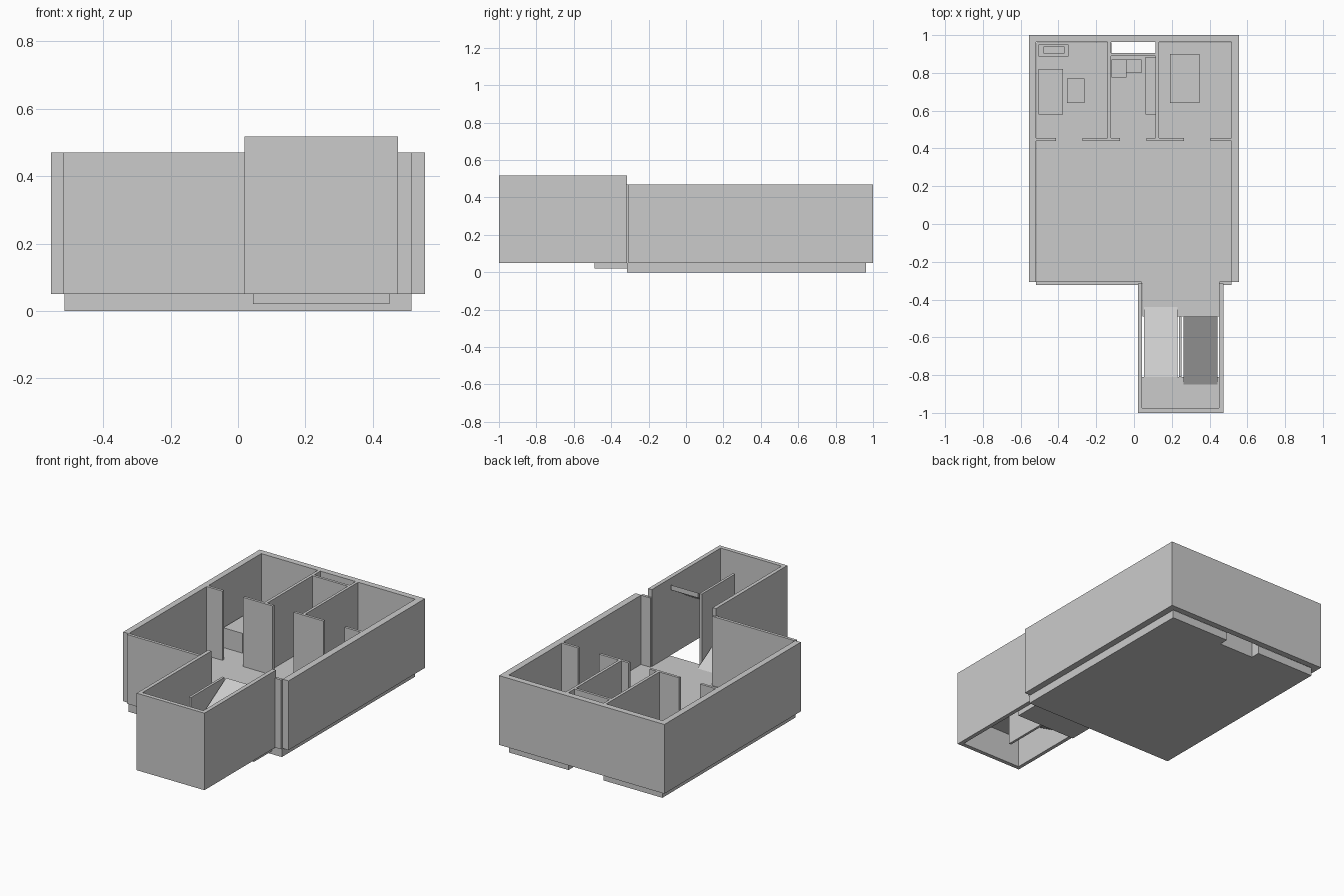
import bpy, bmesh

if "Cube" in bpy.data.objects:
    bpy.data.objects.remove(bpy.data.objects["Cube"])


def prism(name, outline, lo, hi, axis="z"):
    """Extrude a 2D outline: xy outline along z, or yz outline along x."""
    bm = bmesh.new()
    place = (lambda p: (p[0], p[1], lo)) if axis == "z" else (lambda p: (lo, p[0], p[1]))
    face = bm.faces.new([bm.verts.new(place(p)) for p in outline])
    moved = bmesh.ops.extrude_face_region(bm, geom=[face])["geom"]
    step = (0, 0, hi - lo) if axis == "z" else (hi - lo, 0, 0)
    bmesh.ops.translate(bm, vec=step, verts=[v for v in moved if isinstance(v, bmesh.types.BMVert)])
    bmesh.ops.recalc_face_normals(bm, faces=bm.faces)
    mesh = bpy.data.meshes.new(name)
    bm.to_mesh(mesh)
    bm.free()
    obj = bpy.data.objects.new(name, mesh)
    bpy.context.collection.objects.link(obj)
    return obj


def box(name, x0, x1, y0, y1, z0, z1):
    return prism(name, [(x0, y0), (x1, y0), (x1, y1), (x0, y1)], z0, z1)


FLOOR, TOP = 0.05, 0.47

# Floor slab with the duct notch at the back
prism("floor_slab", [(-0.515, -0.315), (0.515, -0.315), (0.515, 0.962), (0.115, 0.962),
                     (0.115, 0.905), (-0.12, 0.905), (-0.12, 0.962), (-0.515, 0.962)], 0, FLOOR)

# Outer walls, one U shape open to the front
prism("outer_walls", [(-0.555, -0.308), (-0.518, -0.308), (-0.518, 0.963), (0.515, 0.963),
                      (0.515, -0.308), (0.555, -0.308), (0.555, 1), (-0.555, 1)], FLOOR, TOP)

# Thin front walls either side of the stairwell
for side, x0, x1 in (("left", -0.518, 0.04), ("right", 0.452, 0.515)):
    box("front_wall_" + side, x0, x1, -0.322, -0.304, FLOOR, TOP)

# Room partitions; gaps in the cross wall are doorways
for i, (x0, x1) in enumerate([(-0.518, -0.413), (-0.273, -0.075), (0.065, 0.265), (0.405, 0.515)]):
    box(f"cross_wall_{i}", x0, x1, 0.44, 0.456, FLOOR, TOP)
for side, x0, x1 in (("left", -0.14, -0.122), ("right", 0.115, 0.132)):
    box("room_divider_" + side, x0, x1, 0.456, 0.963, FLOOR, TOP)
box("duct_wall", -0.122, 0.115, 0.889, 0.905, FLOOR, TOP)

# Stair tower, U shape open to the rooms
prism("stair_tower", [(0.02, -0.315), (0.02, -1), (0.475, -1), (0.475, -0.315),
                      (0.45, -0.315), (0.45, -0.975), (0.042, -0.975), (0.042, -0.315)], FLOOR, 0.517)

# Stair landings, divider and sloped flights
box("lower_landing", 0.045, 0.45, -0.49, -0.315, 0.02, FLOOR)
box("upper_landing", 0.042, 0.45, -0.975, -0.81, 0.235, 0.265)
box("stair_divider", 0.237, 0.252, -0.81, -0.49, FLOOR, 0.48)
prism("lower_flight", [(-0.44, 0.05), (-0.81, 0.265), (-0.81, 0.235), (-0.49, 0.05)], 0.052, 0.23, "x")
prism("upper_flight", [(-0.85, 0.265), (-0.49, 0.48), (-0.49, 0.45), (-0.81, 0.259)], 0.263, 0.443, "x")

# Furniture blocks: x0, x1, y0, y1, height
for name, x0, x1, y0, y1, h in [
        ("single_bed", -0.505, -0.375, 0.58, 0.82, 0.12),
        ("table", -0.355, -0.262, 0.64, 0.77, 0.10),
        ("washbasin", -0.12, -0.04, 0.775, 0.87, 0.10),
        ("toilet", -0.04, 0.04, 0.8, 0.87, 0.08),
        ("bathtub", 0.06, 0.115, 0.58, 0.885, 0.10),
        ("double_bed", 0.19, 0.348, 0.64, 0.9, 0.10)]:
    box(name, x0, x1, y0, y1, FLOOR, FLOOR + h)

# Counter with a raised inner block
box("counter", -0.505, -0.347, 0.887, 0.95, FLOOR, FLOOR + 0.09)
box("counter_top_unit", -0.48, -0.367, 0.902, 0.94, FLOOR + 0.09, FLOOR + 0.12)
